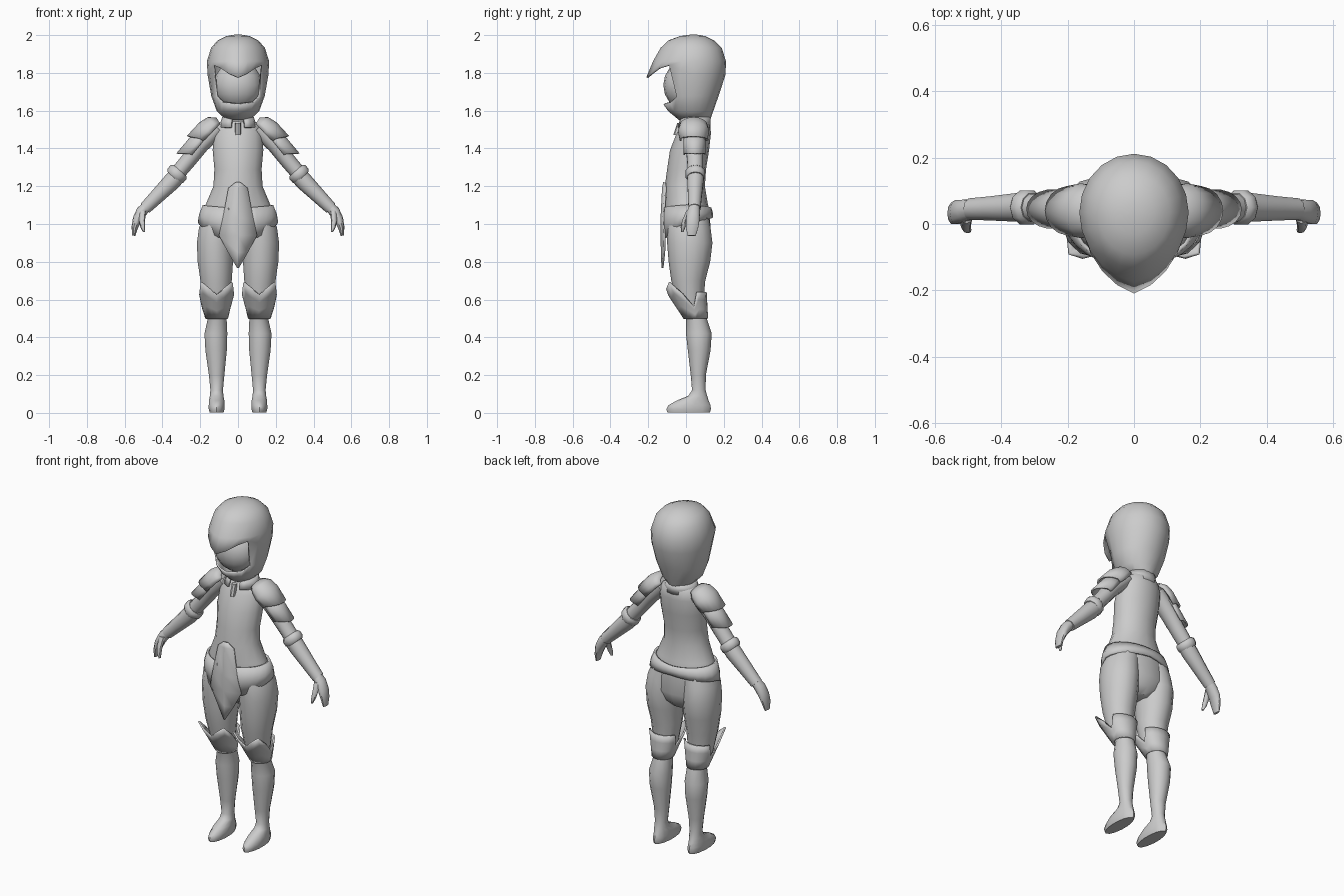
import bpy, bmesh, math
from mathutils import Vector


def lerp_table(a, table):
    """Piecewise-linear lookup in [(angle, value), ...]."""
    for (a0, v0), (a1, v1) in zip(table, table[1:]):
        if a <= a1:
            return v0 + (v1 - v0) * (a - a0) / (a1 - a0)
    return table[-1][1]


def from_front(i, n):
    d = 360 * i / n
    return min(d, 360 - d)


def skin(name, rows, closed=True, caps=True, thick=0, mirror=False, skip=None, subdiv=0, angle=45):
    """Skin a grid of point rows into a mesh object."""
    bm = bmesh.new()
    vs = [[bm.verts.new(p) for p in r] for r in rows]
    n = len(rows[0])
    for j in range(len(rows) - 1):
        for i in range(n if closed else n - 1):
            k = (i + 1) % n
            if not (skip and skip(j, i)):
                bm.faces.new((vs[j][i], vs[j][k], vs[j + 1][k], vs[j + 1][i]))
    if closed and caps:
        bm.faces.new(vs[0])
        bm.faces.new(vs[-1])
    bmesh.ops.recalc_face_normals(bm, faces=bm.faces)
    me = bpy.data.meshes.new(name)
    bm.to_mesh(me)
    bm.free()
    ob = bpy.data.objects.new(name, me)
    bpy.context.collection.objects.link(ob)
    bpy.ops.object.select_all(action='DESELECT')
    ob.select_set(True)
    bpy.context.view_layer.objects.active = ob
    bpy.ops.object.shade_smooth_by_angle(angle=math.radians(angle))
    if thick:
        m = ob.modifiers.new("thickness", 'SOLIDIFY')
        m.thickness, m.offset = thick, 0
    if mirror:
        m = ob.modifiers.new("mirror", 'MIRROR')
        m.use_mirror_merge = False
    return ob


def ring(z, rx, yf, yb, cx=0, cy=None, n=16, point=0):
    """Horizontal ring starting at the front; z may be a function of the angle from the front."""
    cy = (yf + yb) / 2 if cy is None else cy
    pts = []
    for i in range(n):
        a = 2 * math.pi * i / n
        s, c = math.sin(a), math.cos(a)
        if c > 0:
            y = cy + (yf - cy) * ((1 - point) * c + point * (1 - abs(s)))
        else:
            y = cy - (yb - cy) * c
        pts.append(Vector((cx + rx * s, y, z(from_front(i, n)) if callable(z) else z)))
    return pts


def tube(path, n=10, arc=None, tip=0):
    """Rings across a path in the xz plane: (x, z, y, radius, y radius)."""
    rows = []
    for j, (x, z, y, r, ry) in enumerate(path):
        p, q = path[max(j - 1, 0)], path[min(j + 1, len(path) - 1)]
        d = Vector((q[0] - p[0], 0, q[1] - p[1])).normalized()
        up = Vector((-d.z, 0, d.x))
        row = []
        for i in range(n):
            a = math.radians(-arc + 2 * arc * i / (n - 1)) if arc else 2 * math.pi * i / n
            v = Vector((x, y, z)) + up * r * math.cos(a) + Vector((0, ry * math.sin(a), 0))
            if j == len(path) - 1:
                v += d * tip * max(0, math.cos(a))
            row.append(v)
        rows.append(row)
    return rows


# helmet with pointed brow and open face
N = 20
brow = lambda a: lerp_table(a, [(0, 1.775), (18, 1.795), (36, 1.825), (54, 1.84), (90, 1.79), (180, 1.79)])
jaw = lambda a: lerp_table(a, [(0, 1.635), (36, 1.645), (54, 1.675), (90, 1.68), (180, 1.68)])
helmet = [(1.555, .06, -.035, .125, 0), (1.60, .108, -.09, .14, .1), (jaw, .137, -.115, .168, .1),
          (brow, .156, -.205, .204, .2), (1.86, .16, -.17, .207, .15), (1.93, .138, -.13, .185, .05),
          (1.968, .105, -.09, .145, 0), (1.99, .06, -.03, .10, 0), (1.997, .02, .02, .06, 0)]
skin("helmet", [ring(z, rx, f, b, cy=.035, n=N, point=p) for z, rx, f, b, p in helmet],
     thick=.01, skip=lambda j, i: j == 2 and (i < 3 or i >= N - 3))

# face
skin("face", [ring(1.735 + .13 * math.sin(t), .128 * math.cos(t), -.005 - .115 * math.cos(t),
                   -.005 + .11 * math.cos(t)) for t in [math.radians(-88 + 22 * k) for k in range(9)]])

# neck, collar and clasp
skin("neck", [ring(1.48, .065, -.01, .11), ring(1.60, .055, -.02, .10)])
skin("collar", [ring(1.51, .095, -.045, .125), ring(1.565, .078, -.03, .125)], caps=False, thick=.012,
     skip=lambda j, i: i in (0, 15))
skin("clasp", [ring(z, .016, -.066 + d, -.02, n=8) for z, d in ((1.47, -.002), (1.535, .02))])

# tunic
tunic = [(1.0, .19, -.112, .128), (1.05, .192, -.115, .128), (1.11, .168, -.116, .115), (1.2, .13, -.112, .10),
         (1.29, .125, -.10, .106), (1.39, .134, -.085, .122), (1.48, .13, -.05, .132),
         (1.53, .11, -.025, .128), (1.56, .06, 0, .11)]
skin("tunic", [ring(*t, point=.12) for t in tunic])

# belt dipping towards the front
low = lambda a: lerp_table(a, [(0, .92), (30, .93), (60, .98), (90, 1.01), (180, 1.035)])
mid = lambda a: lerp_table(a, [(0, 1.0), (30, 1.01), (90, 1.05), (180, 1.06)])
high = lambda a: lerp_table(a, [(0, 1.08), (30, 1.09), (90, 1.10), (180, 1.085)])
skin("belt", [ring(low, .207, -.118, .137, n=24), ring(mid, .2, -.124, .136, n=24),
              ring(high, .18, -.122, .128, n=24)],
     caps=False, thick=.012, skip=lambda j, i: i < 1 or i > 22)

# front tabard plate
plate = [(1.22, .012, -.116, -.112), (1.19, .05, -.122, -.108), (1.03, .08, -.13, -.118),
         (.94, .1, -.13, -.112), (.85, .052, -.128, -.115), (.768, .004, -.125, -.124)]
skin("tabard", [[(-w, e, z), (0, c, z), (w, e, z)] for z, w, c, e in plate],
     closed=False, thick=.01, angle=20)

# hips and legs
skin("hips", [ring(.825, .06, -.02, .08), ring(.86, .13, -.07, .115), ring(.92, .19, -.095, .135),
              ring(1.05, .185, -.10, .125)])


def leg(name, table):
    skin(name, [ring(z, rx, cy - ry, cy + ry, cx=cx, n=14) for z, cx, cy, rx, ry in table], mirror=True)


leg("thigh", [(1.04, .095, .015, .09, .105), (.98, .112, .015, .097, .115), (.9, .12, .02, .1, .12),
              (.8, .12, .018, .096, .11), (.7, .116, .012, .085, .09), (.56, .113, .025, .065, .065)])
leg("boot", [(.62, .114, .02, .07, .068), (.56, .112, .035, .06, .062), (.5, .11, .055, .051, .055),
             (.42, .117, .068, .062, .068), (.33, .116, .07, .058, .06), (.2, .113, .065, .042, .04),
             (.12, .113, .068, .034, .036), (.09, .113, .062, .037, .05), (.065, .113, .035, .042, .085),
             (.04, .113, .018, .043, .112), (.02, .113, .014, .043, .118), (.003, .113, .014, .038, .113)])

# zigzag knee cuff
cuff = []
for t in (0, .35, .7, 1):
    row = []
    for i in range(16):
        a = from_front(i, 16)
        top = lerp_table(a, [(0, .625), (45, .692), (90, .565), (112.5, .64), (180, .64)])
        z = .5 + t * (top - .5)
        h = (z - .5) / .19
        s, c = math.sin(math.pi * i / 8), math.cos(math.pi * i / 8)
        ry = .06 + (.095 if c > 0 else .02) * h
        rx = .055 + (.06 if c > 0 else .045) * h
        row.append((.113 + rx * s, .052 - .03 * h - ry * c, z))
    cuff.append(row)
skin("knee_cuff", cuff, caps=False, thick=.01, mirror=True)

# arms
skin("upper_arm", tube([(.11, 1.51, .045, .05, .055), (.2, 1.42, .045, .047, .05), (.26, 1.34, .048, .042, .044),
                        (.34, 1.245, .05, .04, .042)]), mirror=True)
skin("bracer", tube([(.31, 1.27, .05, .046, .046), (.35, 1.225, .05, .047, .045), (.43, 1.145, .047, .039, .038),
                     (.492, 1.083, .045, .033, .034)]), mirror=True)
skin("bracer_rim", tube([(.307, 1.283, .05, .046, .045), (.315, 1.274, .05, .056, .054),
                         (.332, 1.255, .05, .056, .054), (.34, 1.246, .05, .046, .045)]), mirror=True, angle=50)

# hands
skin("hand", tube([(.48, 1.1, .045, .026, .028), (.51, 1.065, .04, .03, .035), (.533, 1.025, .036, .025, .038),
                   (.547, .98, .032, .017, .034), (.552, .938, .03, .008, .022)]), mirror=True)
skin("thumb", tube([(.505, 1.07, .02, .018, .018), (.508, 1.02, -.004, .016, .016),
                    (.504, .985, -.015, .013, .013), (.497, .958, -.02, .006, .007)], n=8), mirror=True)

# layered shoulder plates
skin("shoulder_plate_upper", tube([(.1, 1.535, .04, .028, .05), (.125, 1.52, .04, .053, .07),
                                   (.155, 1.49, .04, .064, .078), (.195, 1.45, .04, .06, .07)],
                                  n=11, arc=105, tip=.04), closed=False, thick=.01, mirror=True)
skin("shoulder_plate_lower", tube([(.17, 1.47, .045, .05, .055), (.215, 1.415, .045, .054, .055),
                                   (.25, 1.372, .045, .056, .055)],
                                  n=11, arc=100, tip=.045), closed=False, thick=.009, mirror=True)
